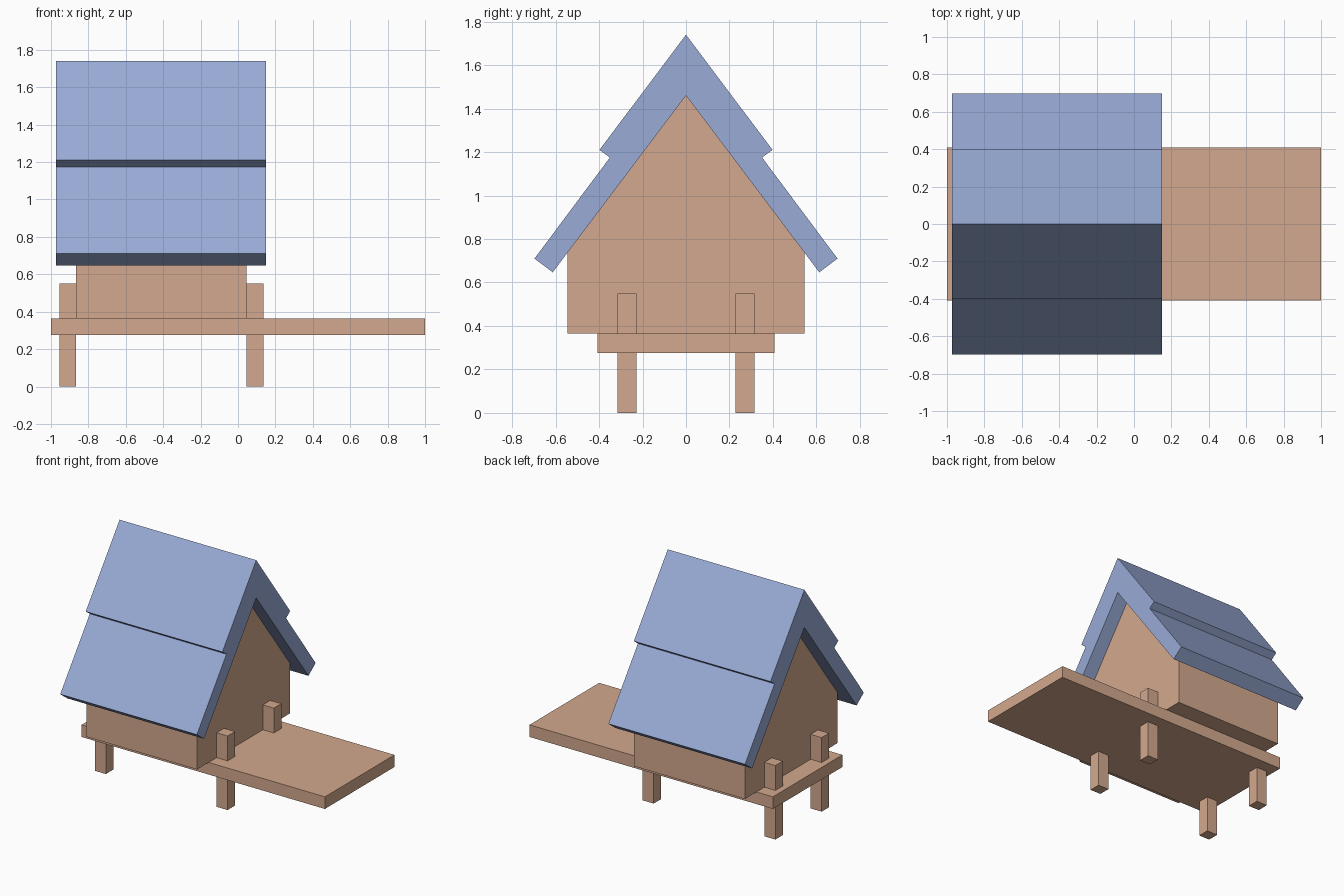
import bpy
import bmesh

cube = bpy.data.objects.get("Cube")
if cube:
    bpy.data.objects.remove(cube, do_unlink=True)


def make_material(name, srgb):
    linear = [((c / 255 + 0.055) / 1.055) ** 2.4 for c in srgb] + [1.0]
    mat = bpy.data.materials.new(name)
    mat.use_nodes = True
    mat.diffuse_color = linear
    mat.node_tree.nodes["Principled BSDF"].inputs["Base Color"].default_value = linear
    return mat


def extrude_profile(name, profile, x0, x1, mat):
    """Solid made by sweeping a (y, z) outline along x."""
    bm = bmesh.new()
    face = bm.faces.new([bm.verts.new((x0, y, z)) for y, z in profile])
    swept = bmesh.ops.extrude_face_region(bm, geom=[face])["geom"]
    verts = [v for v in swept if isinstance(v, bmesh.types.BMVert)]
    bmesh.ops.translate(bm, verts=verts, vec=(x1 - x0, 0, 0))
    bmesh.ops.recalc_face_normals(bm, faces=bm.faces[:])
    mesh = bpy.data.meshes.new(name)
    bm.to_mesh(mesh)
    bm.free()
    mesh.materials.append(mat)
    obj = bpy.data.objects.new(name, mesh)
    bpy.context.collection.objects.link(obj)
    return obj


def box(name, x0, x1, y0, y1, z0, z1, mat):
    return extrude_profile(name, [(y0, z0), (y1, z0), (y1, z1), (y0, z1)], x0, x1, mat)


def mirrored(half):
    """Close an outline whose first and last points lie on y = 0."""
    return half + [(-y, z) for y, z in reversed(half) if y > 0]


wood = make_material("warm wood", (212, 169, 142))
blue = make_material("roof blue", (153, 171, 214))

# Deck
box("deck", -1.0, 1.0, -0.408, 0.408, 0.275, 0.365, wood)

# Posts running through the deck
for end, x in (("right", -0.955), ("left", 0.045)):
    for side, y in (("front", -0.315), ("back", 0.228)):
        box(f"{side}_{end}_post", x, x + 0.09, y, y + 0.087, 0, 0.55, wood)

# Gabled cabin
extrude_profile("cabin", mirrored([(0.545, 0.365), (0.545, 0.738), (0, 1.46)]),
                -0.865, 0.045, wood)

# Stepped roof: outer slope, then the underside
outer = [(0, 1.74), (0.398, 1.21), (0.35, 1.175), (0.697, 0.71), (0.613, 0.647)]
left_side = [(-y, z) for y, z in reversed(outer[1:])]
extrude_profile("roof", outer + [(0, 1.46)] + left_side, -0.973, 0.15, blue)
